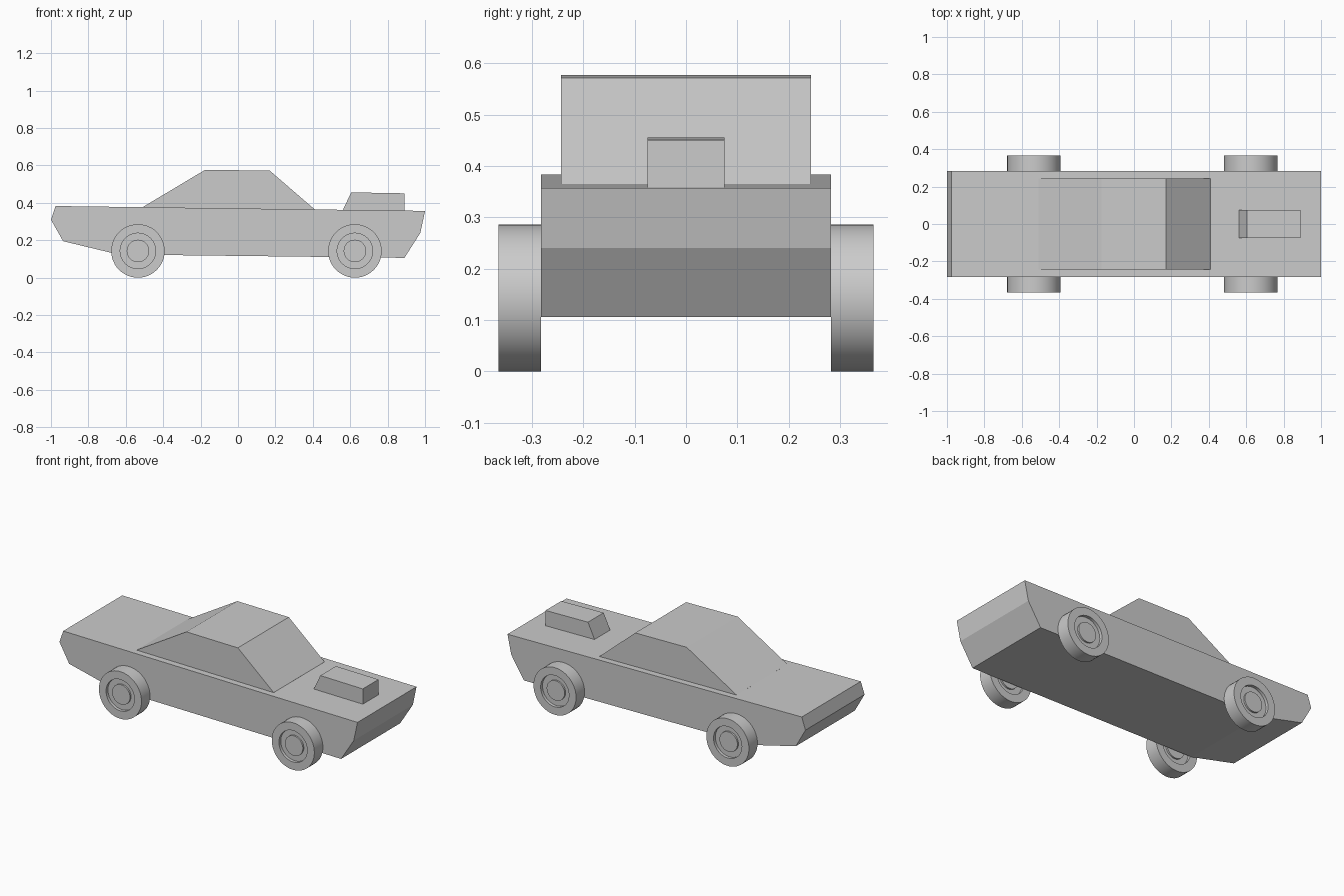
import bpy, bmesh, math
from mathutils import Vector

cube = bpy.data.objects.get("Cube")
if cube:
    bpy.data.objects.remove(cube, do_unlink=True)

grey = bpy.data.materials.new("plain grey")
grey.use_nodes = True
grey.diffuse_color = (0.6, 0.6, 0.6, 1)
grey.node_tree.nodes["Principled BSDF"].inputs["Base Color"].default_value = (0.6, 0.6, 0.6, 1)


def finish(name, bm):
    bmesh.ops.recalc_face_normals(bm, faces=bm.faces)
    mesh = bpy.data.meshes.new(name)
    bm.to_mesh(mesh)
    bm.free()
    mesh.materials.append(grey)
    obj = bpy.data.objects.new(name, mesh)
    bpy.context.collection.objects.link(obj)
    return obj


def extruded_profile(name, points, half_width):
    """Side profile in x and z, extruded across the width."""
    bm = bmesh.new()
    face = bm.faces.new([bm.verts.new((x, -half_width, z)) for x, z in points])
    result = bmesh.ops.extrude_face_region(bm, geom=[face], use_keep_orig=True)
    verts = [g for g in result["geom"] if isinstance(g, bmesh.types.BMVert)]
    bmesh.ops.translate(bm, verts=verts, vec=(0, 2 * half_width, 0))
    return finish(name, bm)


def wheel(name, x, y, radius=0.143, half=0.041):
    """Revolved tyre with a stepped rim and hub on both faces."""
    outer = [(0, half - 0.008), (0.06, half - 0.008), (0.06, half - 0.018),
             (0.095, half - 0.018), (0.095, half), (radius, half)]
    profile = outer + [(r, -d) for r, d in reversed(outer)]
    bm = bmesh.new()
    verts = [bm.verts.new((r, d, 0)) for r, d in profile]
    edges = [bm.edges.new(pair) for pair in zip(verts, verts[1:])]
    bmesh.ops.spin(bm, geom=verts + edges, cent=(0, 0, 0), axis=(0, 1, 0),
                   angle=math.tau, steps=48, use_merge=False)
    bmesh.ops.remove_doubles(bm, verts=bm.verts, dist=0.0001)
    obj = finish(name, bm)
    obj.location = Vector((x, y, radius))
    bpy.ops.object.select_all(action="DESELECT")
    obj.select_set(True)
    bpy.context.view_layer.objects.active = obj
    bpy.ops.object.shade_smooth_by_angle(angle=math.radians(30))


# Wedge-ended lower body
extruded_profile("body", [(-1, 0.31), (-0.975, 0.383), (1, 0.357), (0.975, 0.24),
                          (0.89, 0.106), (-0.64, 0.124), (-0.935, 0.195)], 0.283)

# Cabin with sloping windscreen and rear, base sunk slightly into the body
extruded_profile("cabin", [(-0.51, 0.377), (-0.175, 0.577), (0.17, 0.572),
                           (0.41, 0.365), (0.41, 0.355), (-0.51, 0.367)], 0.244)

# Bonnet scoop
extruded_profile("bonnet_scoop", [(0.56, 0.36), (0.605, 0.456), (0.89, 0.451),
                                  (0.89, 0.35), (0.56, 0.35)], 0.075)

# Four wheels
for end, x in (("rear", -0.535), ("front", 0.625)):
    for side, sign in (("near", -1), ("far", 1)):
        wheel(f"{end}_{side}_wheel", x, sign * 0.324)
